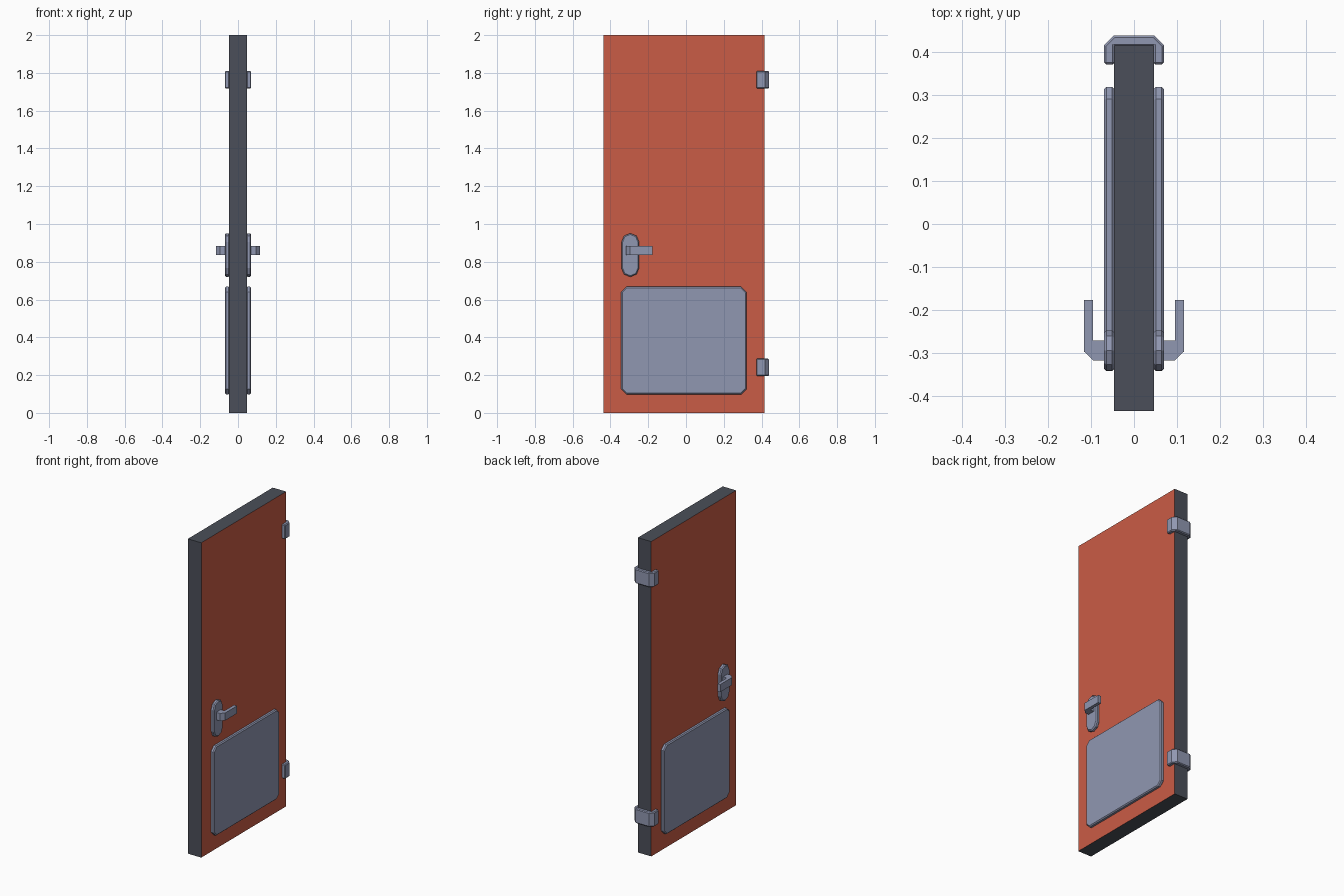
import bpy, bmesh, math
from mathutils import Vector

if "Cube" in bpy.data.objects:
    bpy.data.objects.remove(bpy.data.objects["Cube"])


def material(name, rgb):
    m = bpy.data.materials.new(name)
    m.diffuse_color = (*rgb, 1)
    m.use_nodes = True
    m.node_tree.nodes["Principled BSDF"].inputs["Base Color"].default_value = m.diffuse_color
    return m


ORANGE = material("orange paint", (0.59, 0.107, 0.061))
DARK = material("dark edge", (0.07, 0.078, 0.1))
METAL = material("blue grey metal", (0.28, 0.31, 0.44))


def finish(bm, name, mats):
    bmesh.ops.recalc_face_normals(bm, faces=bm.faces)
    me = bpy.data.meshes.new(name)
    bm.to_mesh(me)
    bm.free()
    ob = bpy.data.objects.new(name, me)
    bpy.context.collection.objects.link(ob)
    for m in mats:
        me.materials.append(m)
    return ob


def prism(name, points, offset, bevel=0.0):
    """Extrude a flat outline by offset, with an optional small edge bevel."""
    bm = bmesh.new()
    face = bm.faces.new([bm.verts.new(p) for p in points])
    ext = bmesh.ops.extrude_face_region(bm, geom=[face], use_keep_orig=True)
    verts = [v for v in ext["geom"] if isinstance(v, bmesh.types.BMVert)]
    bmesh.ops.translate(bm, verts=verts, vec=offset)
    ob = finish(bm, name, [METAL])
    if bevel:
        mod = ob.modifiers.new("edge bevel", "BEVEL")
        mod.width = bevel
        mod.segments = 1
        mod.limit_method = "ANGLE"
        mod.angle_limit = math.radians(50)
    return ob


# Door slab: painted on both broad sides, dark around the rim
bm = bmesh.new()
bmesh.ops.create_cube(bm, size=1)
bmesh.ops.scale(bm, verts=bm.verts, vec=(0.094, 0.852, 2))
bmesh.ops.translate(bm, verts=bm.verts, vec=(0, -0.01, 1))
bm.normal_update()
for f in bm.faces:
    f.material_index = 0 if abs(f.normal.x) > 0.5 else 1
finish(bm, "door_slab", [ORANGE, DARK])

# Outlines on the door side, as (y, z)
y0, y1, z0, z1, c = -0.343, 0.32, 0.098, 0.668, 0.028
kick = [(y0 + c, z0), (y1 - c, z0), (y1, z0 + c), (y1, z1 - c),
        (y1 - c, z1), (y0 + c, z1), (y0, z1 - c), (y0, z0 + c)]
r = 0.047
backplate = [(-0.295 + r * math.cos(a), zc + r * math.sin(a))
             for zc, start in ((0.904, 0), (0.767, math.pi))
             for a in [start + math.pi * i / 4 for i in range(5)]]
# Lever outline seen from above, as (x, y)
lever = [(0.065, -0.318), (0.095, -0.318), (0.117, -0.297), (0.117, -0.177),
         (0.096, -0.177), (0.096, -0.272), (0.065, -0.272)]

for side, s in (("right", 1), ("left", -1)):
    for name, outline in (("kick_plate", kick), ("handle_backplate", backplate)):
        prism(f"{name}_{side}", [(s * 0.045, y, z) for y, z in outline],
              Vector((s * 0.025, 0, 0)), 0.006)
    prism(f"handle_lever_{side}", [(s * x, y, 0.836) for x, y in lever],
          Vector((0, 0, 0.048)))

# Hinge clips wrapping the back edge
half = [(0.045, 0.372), (0.07, 0.372), (0.07, 0.417), (0.047, 0.44)]
clip = ([(0.045, 0.414)] + half + [(-x, y) for x, y in reversed(half)]
        + [(-0.045, 0.414)])
for name, z in (("hinge_lower", 0.195), ("hinge_upper", 1.718)):
    prism(name, [(x, y, z) for x, y in clip], Vector((0, 0, 0.092)), 0.005)
